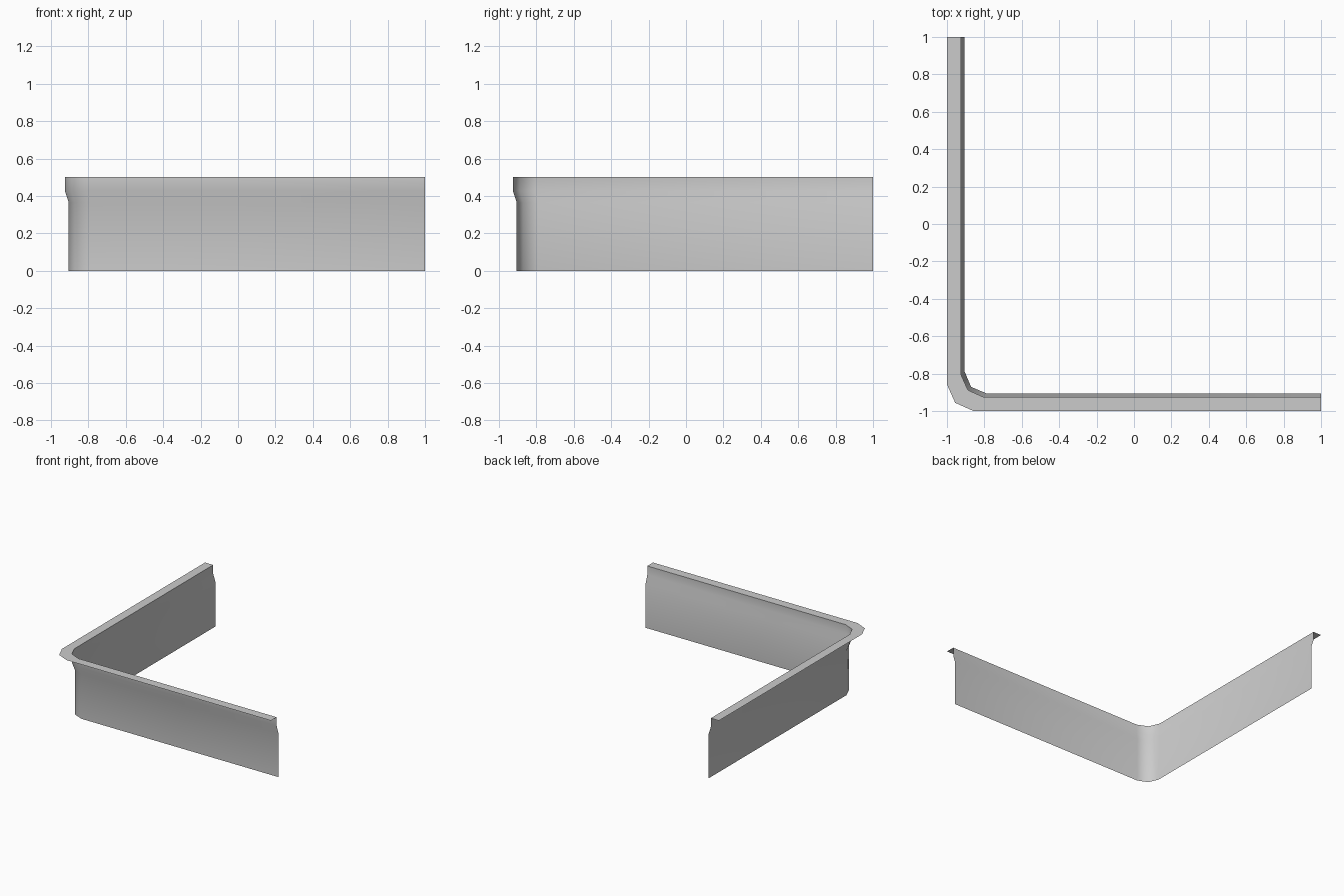
import bpy
import bmesh
import math

cube = bpy.data.objects.get("Cube")
if cube:
    bpy.data.objects.remove(cube, do_unlink=True)

# Plain grey paint
grey = bpy.data.materials.new("plain_grey")
grey.use_nodes = True
colour = (0.6, 0.6, 0.6, 1)
grey.diffuse_color = colour
grey.node_tree.nodes["Principled BSDF"].inputs["Base Color"].default_value = colour


def corner_path(edge, start, mid):
    """L-shaped run with a three-facet corner, mirrored across the diagonal."""
    half = [(-edge, 1), (-edge, -start), (-mid, -mid)]
    return half + [(y, x) for x, y in reversed(half[:2])]


# Cross-section from floor to outer lip: height, wall offset, corner start, corner middle
profile = [
    (0.0, 0.905, 0.79, 0.871),
    (0.364, 0.905, 0.79, 0.871),
    (0.428, 0.926, 0.803, 0.888),
    (0.5, 0.926, 0.803, 0.888),
    (0.5, 1.0, 0.858, 0.956),
]

# Sweep the cross-section around the corner as an open sheet
bm = bmesh.new()
rows = [[bm.verts.new((x, y, z)) for x, y in corner_path(*shape)]
        for z, *shape in profile]
for low, high in zip(rows, rows[1:]):
    for i in range(len(low) - 1):
        bm.faces.new((low[i], low[i + 1], high[i + 1], high[i]))

# Inner side of the wall and top of the lip face outward
bm.normal_update()
bm.faces.ensure_lookup_table()
if bm.faces[-1].normal.z < 0:
    bmesh.ops.reverse_faces(bm, faces=bm.faces[:])

mesh = bpy.data.meshes.new("corner_wall")
bm.to_mesh(mesh)
bm.free()
mesh.materials.append(grey)
wall = bpy.data.objects.new("corner_wall", mesh)
bpy.context.collection.objects.link(wall)

# Soft bends, crisp lip edge
bpy.ops.object.select_all(action="DESELECT")
wall.select_set(True)
bpy.context.view_layer.objects.active = wall
bpy.ops.object.shade_smooth_by_angle(angle=math.radians(60))
